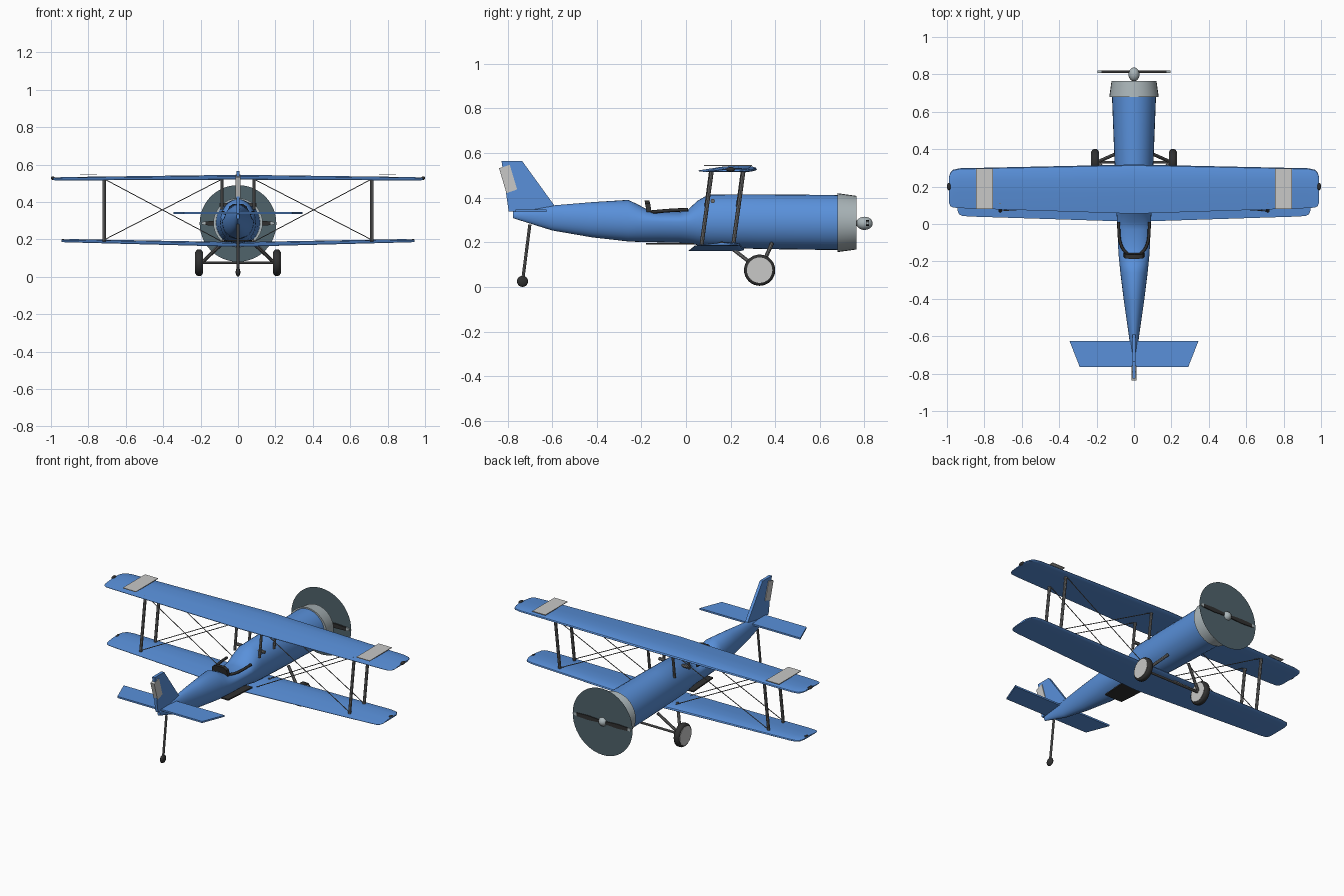
import bpy, bmesh, math
from mathutils import Vector

if "Cube" in bpy.data.objects:
    bpy.data.objects.remove(bpy.data.objects["Cube"])


def material(name, rgb):
    m = bpy.data.materials.new(name)
    m.diffuse_color = (*rgb, 1)
    m.use_nodes = True
    m.node_tree.nodes["Principled BSDF"].inputs["Base Color"].default_value = m.diffuse_color
    return m


BLUE = material("blue paint", (0.10, 0.28, 0.70))
PANEL = material("pale grey panel", (0.58, 0.58, 0.57))
METAL = material("cowl metal", (0.40, 0.46, 0.48))
DISC = material("propeller blur", (0.08, 0.125, 0.148))
STRUT = material("strut grey", (0.16, 0.16, 0.16))
BLACK = material("black rubber", (0.03, 0.03, 0.03))


def finish(name, bm, mat, smooth=True):
    bmesh.ops.recalc_face_normals(bm, faces=bm.faces)
    me = bpy.data.meshes.new(name)
    bm.to_mesh(me)
    bm.free()
    ob = bpy.data.objects.new(name, me)
    bpy.context.collection.objects.link(ob)
    me.materials.append(mat)
    if smooth:
        bpy.context.view_layer.objects.active = ob
        ob.select_set(True)
        bpy.ops.object.shade_smooth_by_angle(angle=math.radians(35))
        ob.select_set(False)
    return ob


def loft(name, rings, mat):
    """Skin a row of equal closed rings and cap both ends."""
    bm = bmesh.new()
    rows = [[bm.verts.new(p) for p in r] for r in rings]
    n = len(rows[0])
    for a, b in zip(rows, rows[1:]):
        for i in range(n):
            j = (i + 1) % n
            bm.faces.new((a[i], a[j], b[j], b[i]))
    bm.faces.new(rows[0])
    bm.faces.new(rows[-1])
    return finish(name, bm, mat)


def rod(name, p, q, r, mat, sides=8, r2=None):
    """Cylinder or cone between two points."""
    p, q = Vector(p), Vector(q)
    rot = (q - p).to_track_quat('Z', 'Y')
    rings = []
    for c, rad in ((p, r), (q, r if r2 is None else r2)):
        rings.append([c + rot @ Vector((rad * math.cos(2 * math.pi * i / sides),
                                        rad * math.sin(2 * math.pi * i / sides), 0))
                      for i in range(sides)])
    return loft(name, rings, mat)


def ball(name, c, r, mat, scale=(1, 1, 1)):
    bm = bmesh.new()
    bmesh.ops.create_uvsphere(bm, u_segments=20, v_segments=12, radius=r)
    for v in bm.verts:
        v.co = Vector(c) + Vector([a * b for a, b in zip(v.co, scale)])
    return finish(name, bm, mat)


def slab(name, pts, depth, mat):
    """Flat polygon thickened evenly by a depth vector."""
    d = Vector(depth)
    return loft(name, [[Vector(p) - d / 2 for p in pts], [Vector(p) + d / 2 for p in pts]], mat)


def tube(name, pts, r, mat):
    cu = bpy.data.curves.new(name, 'CURVE')
    cu.dimensions = '3D'
    cu.bevel_depth, cu.bevel_resolution, cu.use_fill_caps = r, 2, True
    sp = cu.splines.new('POLY')
    sp.points.add(len(pts) - 1)
    for s, p in zip(sp.points, pts):
        s.co = (*p, 1)
    cu.materials.append(mat)
    ob = bpy.data.objects.new(name, cu)
    bpy.context.collection.objects.link(ob)


# Fuselage: y, top z, bottom z, z of widest point, half width
SECTIONS = [(-0.775, .337, .308, .322, .008), (-.6, .365, .253, .312, .027),
            (-.42, .38, .222, .302, .053), (-.26, .39, .204, .295, .073),
            (-.22, .372, .202, .294, .077), (-.17, .345, .201, .293, .082),
            (-.12, .337, .20, .292, .085), (-.03, .335, .198, .291, .088),
            (.01, .347, .195, .29, .09), (.05, .385, .188, .29, .093),
            (.10, .414, .178, .291, .096), (.33, .415, .170, .291, .104),
            (.69, .412, .165, .289, .118)]
rings = []
for y, top, bot, mid, w in SECTIONS:
    ring = []
    for i in range(32):
        a = 2 * math.pi * i / 32
        s = math.sin(a)
        ring.append((w * math.cos(a), y, mid + s * ((top - mid) if s > 0 else (mid - bot))))
    rings.append(ring)
loft("fuselage", rings, BLUE)

# Engine cowl, propeller hub, blades and spinning disc
rod("engine_cowl", (0, .68, .288), (0, .765, .288), .132, METAL, 32, .120)
rod("propeller_shaft", (0, .76, .285), (0, .80, .285), .012, STRUT)
ball("propeller_hub", (0, .80, .285), .037, METAL, (.8, 1, .8))
for s in (-1, 1):
    slab("propeller_blade", [(s * .02, .813, .277), (s * .10, .813, .272), (s * .175, .813, .276),
                             (s * .175, .813, .296), (s * .10, .813, .299), (s * .02, .813, .294)],
         (0, .014, 0), BLACK)
    slab("blade_tip", [(s * .175, .813, .276), (s * .195, .813, .28),
                       (s * .195, .813, .292), (s * .175, .813, .296)], (0, .014, 0), METAL)
bm = bmesh.new()
bm.faces.new([bm.verts.new((.205 * math.cos(a), .815, .285 + .205 * math.sin(a)))
              for a in [2 * math.pi * i / 48 for i in range(48)]])
finish("propeller_disc", bm, DISC, False)

# Wings: airfoil lofted over mirrored spanwise stations
FOIL = [(0, .3), (.02, .6), (.1, .85), (.3, 1), (.6, .75), (1, .12),
        (1, 0), (.6, 0), (.3, 0), (.1, .03), (.02, .12)]


def wing(name, stations):
    full = [(-x, *r) for x, *r in reversed(stations)] + stations[1:]
    loft(name, [[(x, le + (te - le) * c, z + t * h) for c, h in FOIL]
                for x, le, te, z, t in full], BLUE)


wing("upper_wing", [(0, .318, .055, .519, .026), (.93, .298, .085, .515, .018),
                    (.968, .290, .088, .515, .016), (.982, .275, .096, .516, .014),
                    (.99, .25, .115, .518, .010)])
wing("lower_wing", [(0, .262, .012, .160, .025), (.88, .245, .040, .183, .018),
                    (.92, .238, .044, .184, .016), (.935, .222, .052, .185, .014),
                    (.943, .20, .07, .187, .010)])

for s in (-1, 1):
    # Pale wing panels and wingtip lamps
    slab("wing_panel", [(s * .755, .297, .545), (s * .845, .297, .545),
                        (s * .845, .08, .545), (s * .755, .08, .545)], (0, 0, .004), PANEL)
    ball("upper_tip_lamp", (s * .99, .20, .527), .010, BLACK, (1, 2, 1))
    ball("lower_tip_lamp", (s * .935, .16, .195), .008, BLACK, (1, 2, 1))

    # Struts between the wings and over the body
    for y in (.07, .212):
        rod("wing_strut", (s * .715, y, .19), (s * .715, y + .046, .522), .009, STRUT)
        rod("centre_strut", (s * .085, y + .02, .36), (s * .085, y + .042, .525), .008, STRUT)
        # Crossed bracing wires
        rod("bracing_wire", (s * .71, y, .20), (s * .085, y + .042, .522), .0025, STRUT, 5)
        rod("bracing_wire", (s * .71, y + .046, .52), (s * .08, y, .185), .0025, STRUT, 5)
    rod("exhaust_stub", (s * .06, .12, .385), (s * .10, .12, .385), .010, STRUT)

    # Main wheels with pale discs, and undercarriage legs
    rings = []
    for x, r in ((.189, .058), (.193, .066), (.199, .070), (.217, .070), (.223, .066), (.227, .058)):
        rings.append([(s * x, .33 + r * math.cos(2 * math.pi * i / 32),
                       .075 + r * math.sin(2 * math.pi * i / 32)) for i in range(32)])
    loft("tyre", rings, BLACK)
    rod("wheel_disc", (s * .187, .33, .075), (s * .229, .33, .075), .057, PANEL, 32)
    rod("rear_wheel_leg", (s * .188, .325, .08), (s * .075, .19, .185), .009, STRUT)
    rod("front_wheel_leg", (s * .188, .335, .08), (s * .075, .385, .195), .009, STRUT)
rod("axle", (-.20, .33, .075), (.20, .33, .075), .007, STRUT)

# Tail fin, rudder panel, tailplane
slab("tail_fin", [(0, -.827, .565), (0, -.735, .565), (0, -.59, .365), (0, -.70, .335),
                  (0, -.795, .338)], (.018, 0, 0), BLUE)
slab("rudder_panel", [(0, -.838, .532), (0, -.79, .547), (0, -.757, .437), (0, -.805, .42)],
     (.026, 0, 0), PANEL)
slab("tailplane", [(-.345, -.625, .341), (.345, -.625, .341), (.29, -.765, .341),
                   (-.29, -.765, .341)], (0, 0, .010), BLUE)

# Tail leg and small tail wheel
rod("tail_leg", (0, -.70, .28), (0, -.732, .03), .007, STRUT)
ball("tail_wheel", (0, -.733, .025), .025, BLACK, (.5, 1, 1))

# Cockpit rim, seat back and belly plate
rim = []
for i in range(25):
    a = math.pi * i / 24
    y = .01 - .178 * math.sin(a) ** .6
    rim.append((.082 * math.cos(a), y, .334 + .012 * (1 - math.sin(a))))
tube("cockpit_rim", rim, .008, BLACK)
slab("seat_back", [(-.055, -.165, .335), (.055, -.165, .335), (.048, -.172, .375),
                   (.028, -.175, .388), (-.028, -.175, .388), (-.048, -.172, .375)],
     (0, .022, 0), BLACK)
slab("belly_plate", [(-.06, -.18, .193), (.06, -.18, .193), (.075, .035, .193),
                     (-.075, .035, .193)], (0, 0, .008), BLACK)
